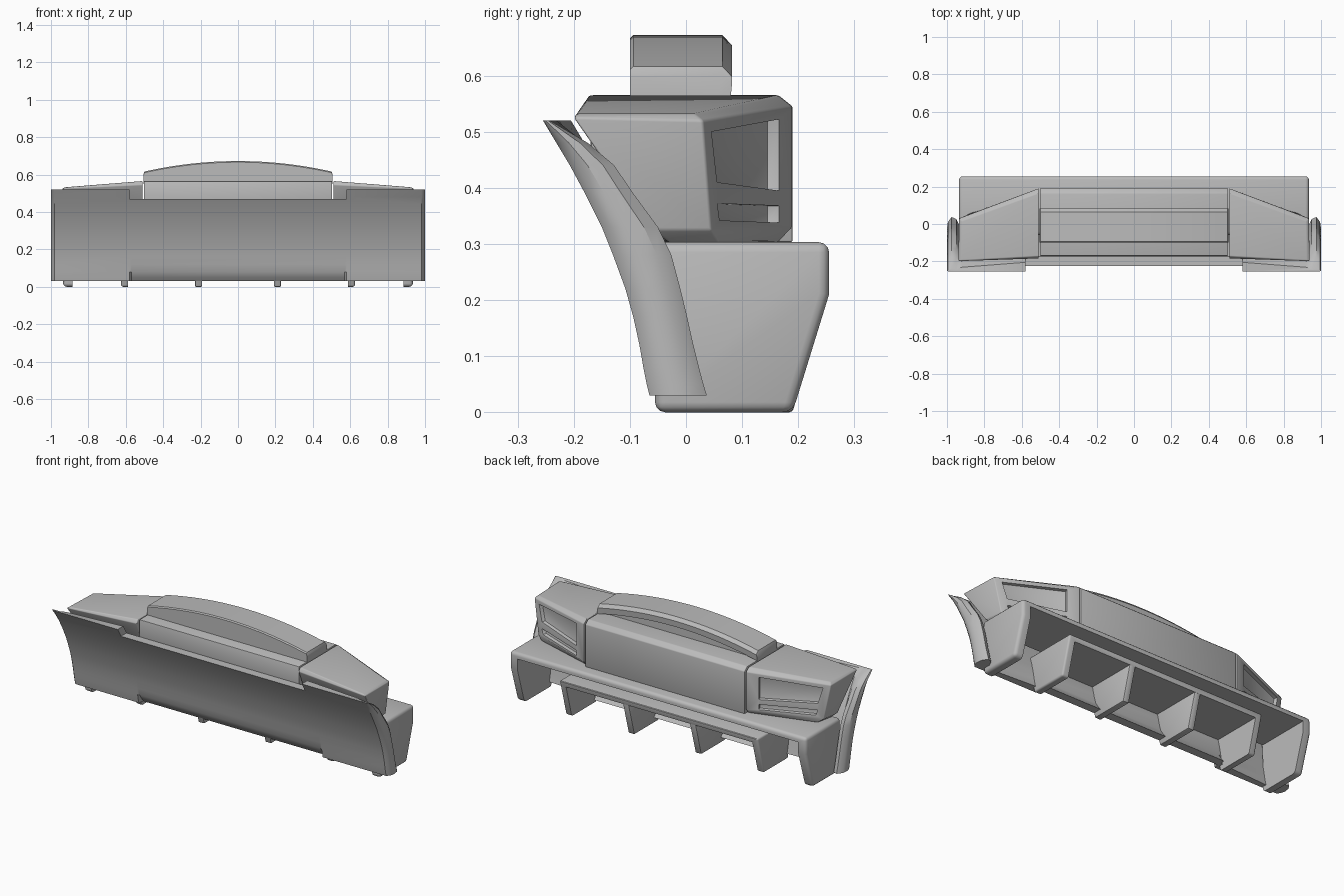
import bpy
import bmesh
import math

old = bpy.data.objects.get("Cube")
if old:
    bpy.data.objects.remove(old, do_unlink=True)

grey = bpy.data.materials.new("primer grey")
grey.use_nodes = True
colour = (0.5, 0.5, 0.5, 1)
grey.diffuse_color = colour
grey.node_tree.nodes["Principled BSDF"].inputs["Base Color"].default_value = colour


def activate(ob):
    bpy.ops.object.select_all(action='DESELECT')
    ob.select_set(True)
    bpy.context.view_layer.objects.active = ob


def loft(name, rings):
    """Closed solid through rings with equal point counts."""
    bm = bmesh.new()
    rows = [[bm.verts.new(p) for p in ring] for ring in rings]
    n = len(rows[0])
    for a, b in zip(rows, rows[1:]):
        for i in range(n):
            j = (i + 1) % n
            bm.faces.new((a[i], a[j], b[j], b[i]))
    bm.faces.new(rows[0])
    bm.faces.new(rows[-1])
    bmesh.ops.recalc_face_normals(bm, faces=bm.faces)
    mesh = bpy.data.meshes.new(name)
    bm.to_mesh(mesh)
    bm.free()
    mesh.materials.append(grey)
    ob = bpy.data.objects.new(name, mesh)
    bpy.context.collection.objects.link(ob)
    return ob


def extrude_x(name, profile, x0, x1):
    return loft(name, [[(x, y, z) for y, z in profile] for x in (x0, x1)])


def box(name, x, y0, y1, z0, z1):
    return extrude_x(name, [(y0, z0), (y1, z0), (y1, z1), (y0, z1)], -x, x)


def bevel(ob, width, segments=3):
    m = ob.modifiers.new("bevel", 'BEVEL')
    m.width, m.segments, m.limit_method = width, segments, 'ANGLE'
    m.angle_limit = math.radians(25)
    activate(ob)
    bpy.ops.object.modifier_apply(modifier=m.name)


def cut(ob, cutter):
    cutter.hide_render = True
    m = ob.modifiers.new("cut", 'BOOLEAN')
    m.operation, m.object, m.solver = 'DIFFERENCE', cutter, 'EXACT'
    activate(ob)
    bpy.ops.object.modifier_apply(modifier=m.name)
    bpy.data.objects.remove(cutter, do_unlink=True)


def smooth(ob):
    activate(ob)
    bpy.ops.object.shade_smooth_by_angle(angle=math.radians(32))


# Curved front shell: wrapped plan outlines stacked up in height (z, front y, end y)
levels = [(.03, -.065, .037), (.05, -.07, .031), (.08, -.076, .023), (.12, -.083, .013),
          (.17, -.094, .002), (.22, -.108, -.01), (.28, -.13, -.026), (.33, -.15, -.05),
          (.39, -.18, -.094), (.44, -.207, -.128), (.48, -.231, -.175), (.52, -.255, -.243)]
rings = []
for z, front, end in levels:
    lip = .03 * max(0, (.1 - z) / .07) ** 1.5
    depth = end - front
    half = [(.57, front + lip), (.58, front), (.98, front), (.993, front + .15 * depth),
            (1, front + .4 * depth), (.995, front + .75 * depth), (.975, end),
            (.95, end - .1 * depth), (.92, front + min(.03, depth + .012)),
            (.58, front + .05), (.57, front + .05 + lip)]
    plan = half + [(-x, y) for x, y in reversed(half)]
    rings.append([(x, y, z) for x, y in plan])
shell = loft("front_shell", rings)
cut(shell, box("notch_cutter", .58, -.5, .2, .47, .7))
smooth(shell)

# Centre body block
body = extrude_x("centre_body", [(-.17, .565), (.165, .565), (.19, .545), (.19, .303),
                                 (-.06, .303), (-.17, .465)], -.503, .503)
bevel(body, .004, 2)
smooth(body)

# Arched lid with an overhanging rear lip
rings = []
for i in range(-13, 14):
    x = max(-.505, min(.505, i * .5 / 12))
    top = .615 + .057 * (1 - (x / .505) ** 2) - (.012 if abs(i) == 13 else 0)
    rings.append([(x, y, z) for y, z in (
        (-.1, .55), (-.1, top - .006), (-.094, top), (.065, top), (.082, top - .018),
        (.079, max(.556, top - .052)), (.055, max(.553, top - .062)), (.055, .55))])
smooth(loft("arched_lid", rings))

# Corner blocks with two recessed lamp openings each
corner = [
    [(.51, .165, .303), (.87, .06, .303), (.89, -.03, .303), (.51, -.07, .303)],
    [(.51, .19, .33), (.9, .045, .325), (.915, -.06, .325), (.51, -.09, .325)],
    [(.51, .19, .545), (.935, .03, .52), (.94, -.2, .525), (.51, -.185, .545)],
    [(.51, .165, .565), (.922, .015, .532), (.925, -.194, .532), (.51, -.172, .565)],
]
# Openings as (distance along the sloping rear face, height)
openings = [[(.575, .395), (.575, .522), (.895, .5), (.87, .41)],
            [(.575, .338), (.575, .368), (.87, .372), (.86, .342)]]


def rear_y(x):
    return .19 - (x - .51) * .37


for side, label in ((1, "left"), (-1, "right")):
    block = loft(label + "_corner_block", [[(side * x, y, z) for x, y, z in r] for r in corner])
    bevel(block, .012)
    for quad in openings:
        prism = [[(side * (x + d * .35), rear_y(x) + d * .94, z) for x, z in quad]
                 for d in (-.022, .06)]
        cutter = loft("lamp_cutter", prism)
        cut(block, cutter)
    # Soft edges around the lamp openings
    bevel(block, .003, 2)
    smooth(block)

# Outer diffuser frame: top shelf with rear lip and end fins
frame = extrude_x("diffuser_frame", [(-.055, 0), (.19, 0), (.255, .21), (.255, .303),
                                     (-.06, .303)], -.935, .935)
bevel(frame, .018)
cut(frame, box("frame_cutter", .885, -.5, .5, -.1, .27))
smooth(frame)

# Inner diffuser frame, set lower
inner = extrude_x("inner_frame", [(-.03, 0), (.19, 0), (.25, .215), (-.08, .215)], -.625, .625)
bevel(inner, .01)
cut(inner, box("inner_cutter", .587, -.5, .5, -.1, .185))
smooth(inner)

# Middle fins
for side, label in ((1, "left"), (-1, "right")):
    fin = extrude_x(label + "_middle_fin", [(-.03, 0), (.19, 0), (.243, .19), (-.07, .19)],
                    side * .192, side * .23)
    bevel(fin, .006, 2)
    smooth(fin)
